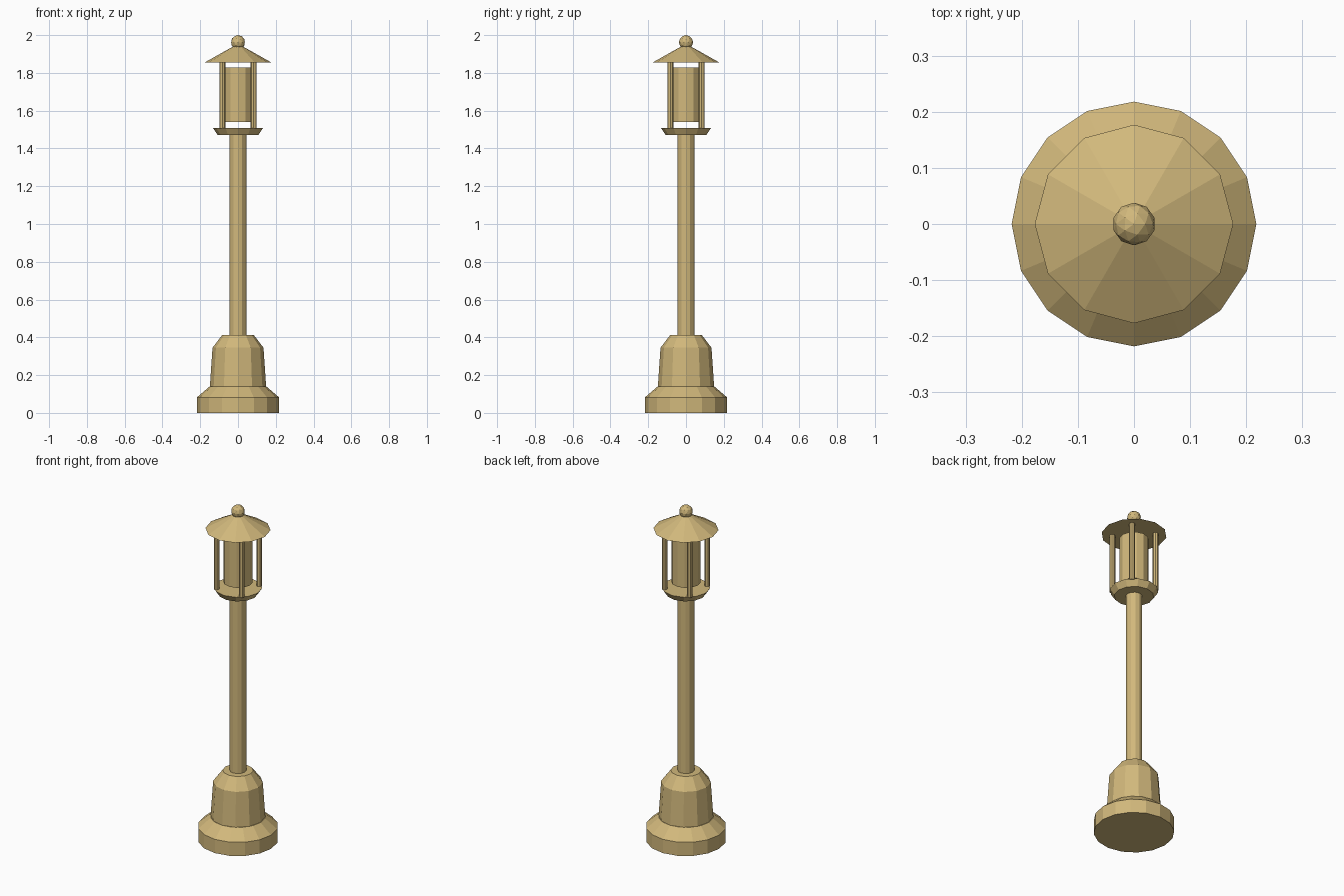
import bpy
from math import pi

cube = bpy.data.objects.get("Cube")
if cube:
    bpy.data.objects.remove(cube, do_unlink=True)

SAND = (0.64, 0.48, 0.2, 1.0)
sand = bpy.data.materials.new("sand_paint")
sand.use_nodes = True
sand.diffuse_color = SAND
sand.node_tree.nodes["Principled BSDF"].inputs["Base Color"].default_value = SAND


def finish(name):
    obj = bpy.context.object
    obj.name = obj.data.name = name
    obj.data.materials.append(sand)
    return obj


def frustum(name, sides, r_low, r_high, z_low, z_high, x=0, y=0):
    """Upright flat-shaded cylinder or cone between two heights."""
    bpy.ops.mesh.primitive_cone_add(
        vertices=sides, radius1=r_low, radius2=r_high, depth=z_high - z_low,
        location=(x, y, (z_low + z_high) / 2))
    return finish(name)


# Stepped foot
frustum("plinth", 16, 0.218, 0.218, 0, 0.082)
frustum("plinth_slope", 16, 0.218, 0.15, 0.082, 0.14)
frustum("pedestal", 12, 0.149, 0.135, 0.138, 0.345)
frustum("pedestal_shoulder", 12, 0.135, 0.083, 0.345, 0.413)

# Post and lantern tray
frustum("post", 12, 0.045, 0.045, 0.40, 1.475)
frustum("lantern_tray", 12, 0.108, 0.132, 1.472, 1.508)

# Lamp core with four corner rods
frustum("lamp_core", 12, 0.08, 0.08, 1.54, 1.828)
for depth, y in (("front", -0.083), ("back", 0.083)):
    for side, x in (("left", 0.083), ("right", -0.083)):
        frustum(f"{depth}_{side}_rod", 8, 0.016, 0.016, 1.505, 1.86, x, y)

# Roof and finial
frustum("roof", 12, 0.177, 0.02, 1.855, 1.943)
bpy.ops.mesh.primitive_ico_sphere_add(subdivisions=2, radius=0.038, location=(0, 0, 1.962))
finish("finial_ball")
